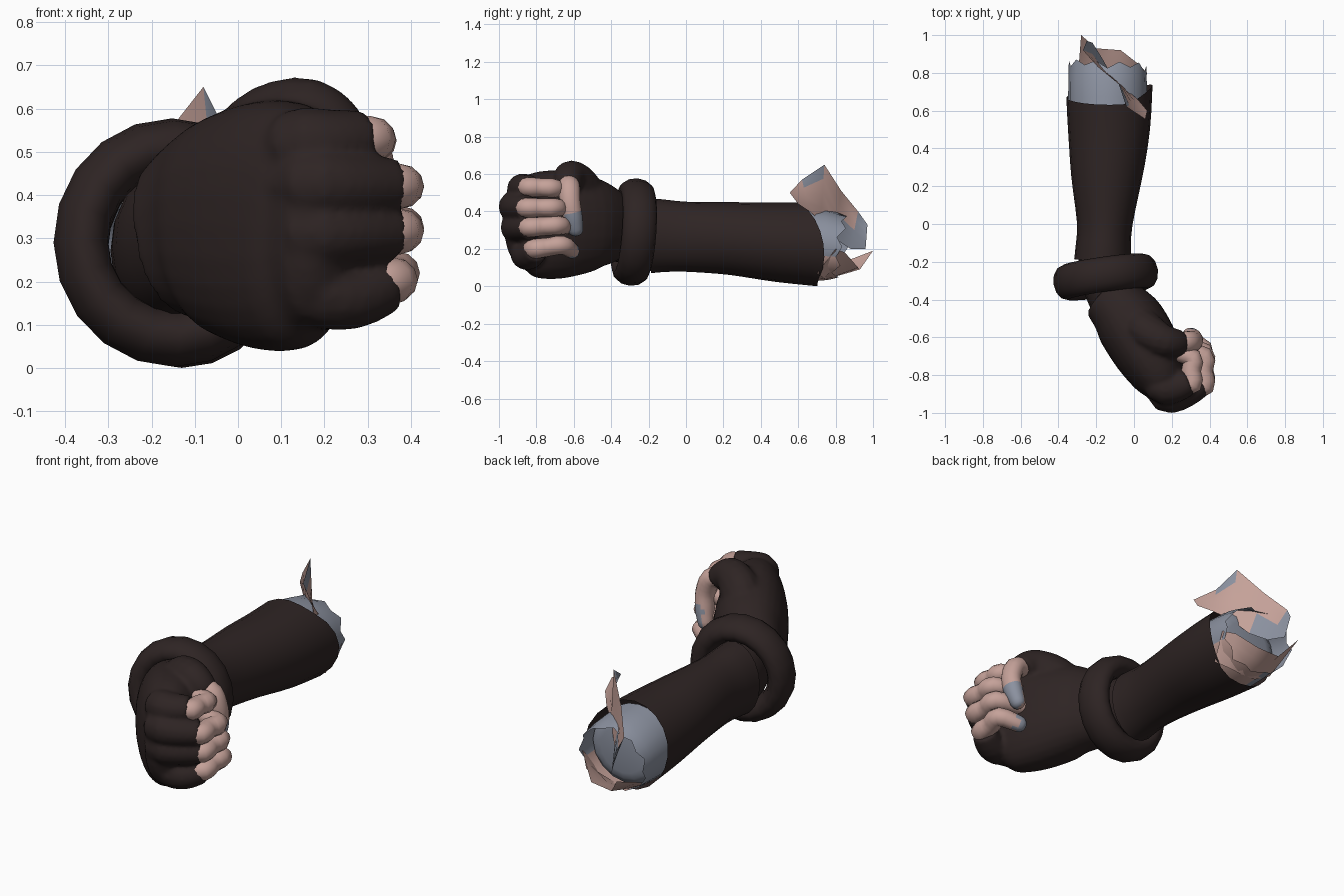
import bpy, bmesh, math
from mathutils import Vector, Euler

if "Cube" in bpy.data.objects:
    bpy.data.objects.remove(bpy.data.objects["Cube"])


def material(name, rgb):
    m = bpy.data.materials.new(name)
    m.diffuse_color = (*rgb, 1)
    m.use_nodes = True
    m.node_tree.nodes["Principled BSDF"].inputs["Base Color"].default_value = m.diffuse_color
    return m


LEATHER = material("dark brown leather", (0.027, 0.0175, 0.017))
SKIN = material("pink skin", (0.56, 0.36, 0.32))
GREY = material("blue grey", (0.26, 0.285, 0.35))


def finish(bm, name, mats, rule=None, angle=50):
    bmesh.ops.recalc_face_normals(bm, faces=bm.faces)
    if rule:
        for f in bm.faces:
            f.material_index = rule(f.calc_center_median())
    me = bpy.data.meshes.new(name)
    bm.to_mesh(me)
    bm.free()
    ob = bpy.data.objects.new(name, me)
    bpy.context.collection.objects.link(ob)
    for m in mats:
        me.materials.append(m)
    bpy.context.view_layer.objects.active = ob
    bpy.ops.object.select_all(action='DESELECT')
    ob.select_set(True)
    bpy.ops.object.shade_smooth_by_angle(angle=math.radians(angle))
    return ob


def smooth_path(rows, steps):
    """Catmull-Rom through rows of (x, y, z, half width, half height)."""
    out = []
    n = len(rows)
    for i in range(n - 1):
        p = [rows[max(i - 1, 0)], rows[i], rows[i + 1], rows[min(i + 2, n - 1)]]
        for s in range(steps):
            t = s / steps
            out.append([0.5 * (2 * b + (c - a) * t + (2 * a - 5 * b + 4 * c - d) * t * t
                               + (3 * b - a - 3 * c + d) * t ** 3) for a, b, c, d in zip(*p)])
    return out + [list(rows[-1])]


def sweep(name, rows, mats, sides=14, steps=3, up=(0, 0, 1), ends=(1, 1), power=1.0,
          rule=None, move=None):
    """Loft of ellipses along a smooth path; ends: 0 open, 1 rounded, 2 flat."""
    rows = smooth_path(rows, steps)
    for e in (0, 1):
        if ends[e] == 1:
            a, b = (rows[0], rows[1]) if e == 0 else (rows[-1], rows[-2])
            d = (Vector(a[:3]) - Vector(b[:3])).normalized() * min(a[3], a[4])
            extra = [[*(Vector(a[:3]) + d * k), a[3] * s, a[4] * s]
                     for k, s in ((0.45, 0.88), (0.75, 0.62), (0.9, 0.3))]
            rows = extra[::-1] + rows if e == 0 else rows + extra
    bm = bmesh.new()
    rings = []
    for i, r in enumerate(rows):
        t = (Vector(rows[min(i + 1, len(rows) - 1)][:3])
             - Vector(rows[max(i - 1, 0)][:3])).normalized()
        side = t.cross(Vector(up)).normalized()
        top = side.cross(t)
        ring = []
        for k in range(sides):
            a = 2 * math.pi * k / sides
            c, s = math.cos(a), math.sin(a)
            c = math.copysign(abs(c) ** power, c)
            s = math.copysign(abs(s) ** power, s)
            p = Vector(r[:3]) + side * r[3] * c + top * r[4] * s
            if move:
                p = move(p, k, i == len(rows) - 1)
            ring.append(bm.verts.new(p))
        rings.append(ring)
    for a, b in zip(rings, rings[1:]):
        for k in range(sides):
            j = (k + 1) % sides
            bm.faces.new((a[k], a[j], b[j], b[k]))
    if ends[0]:
        bm.faces.new(rings[0])
    if ends[1]:
        bm.faces.new(rings[-1])
    return finish(bm, name, mats, rule)


# sleeve over the forearm, with a slanted open end
def slant(p, k, last):
    w = max(0, (p.y - 0.3) / 0.38)
    p.y += w * (0.09 * (0.4 - p.z) / 0.4 + 0.6 * max(0, p.x + 0.02) - 0.03)
    return p


sweep("sleeve", [(-0.165, -0.19, 0.27, 0.152, 0.20), (-0.163, -0.13, 0.27, 0.147, 0.195),
                 (-0.155, 0.0, 0.265, 0.147, 0.187), (-0.145, 0.25, 0.255, 0.188, 0.195),
                 (-0.132, 0.48, 0.235, 0.217, 0.213), (-0.13, 0.66, 0.225, 0.228, 0.225)],
      [LEATHER], sides=20, ends=(0, 0), move=slant)

# covered wrist inside the ring
sweep("wrist", [(-0.16, -0.15, 0.27, 0.135, 0.18), (-0.15, -0.28, 0.29, 0.135, 0.175),
                (-0.10, -0.42, 0.31, 0.13, 0.17)], [LEATHER], sides=18, ends=(0, 0))

# wrist ring
bpy.ops.mesh.primitive_torus_add(major_segments=20, minor_segments=12, major_radius=0.222,
                                 minor_radius=0.066, location=(-0.15, -0.28, 0.29),
                                 rotation=Euler((math.radians(86), 0, math.radians(8))))
ring = bpy.context.object
ring.name = "wrist_ring"
ring.scale = (0.97, 1, 1.4)
ring.data.materials.append(LEATHER)
bpy.ops.object.shade_smooth_by_angle(angle=math.radians(60))

# glove: palm, finger sleeves and thumb base, fused together below
glove = [sweep("glove", [(-0.135, -0.385, 0.30, 0.148, 0.185), (-0.075, -0.45, 0.32, 0.165, 0.225),
                         (-0.015, -0.53, 0.33, 0.187, 0.26),
                         (0.073, -0.68, 0.33, 0.18, 0.29), (0.14, -0.81, 0.325, 0.145, 0.28),
                         (0.17, -0.875, 0.32, 0.105, 0.23)],
               [LEATHER], sides=28, ends=(2, 1), power=0.88)]

# four curled fingers: knuckle, middle joint, end joint, tip
fingers = {
    "index": ((0.14, -0.865, 0.515), (0.295, -0.845, 0.53), (0.31, -0.71, 0.525), (0.21, -0.68, 0.52)),
    "middle": ((0.165, -0.915, 0.425), (0.36, -0.855, 0.42), (0.37, -0.70, 0.42), (0.23, -0.66, 0.42)),
    "ring": ((0.165, -0.905, 0.315), (0.36, -0.84, 0.315), (0.37, -0.68, 0.325), (0.23, -0.64, 0.32)),
    "little": ((0.18, -0.85, 0.18), (0.345, -0.81, 0.20), (0.365, -0.66, 0.22), (0.27, -0.61, 0.19)),
}
for name, (a, b, c, d) in fingers.items():
    va, vb, vc = Vector(a), Vector(b), Vector(c)
    little = name == "little"
    mid = va.lerp(vb, 0.5) + Vector((0, -0.01, -0.025 if little else 0))
    glove.append(sweep(name + "_glove", [
        (va.x - 0.05, va.y + 0.11, va.z * 0.8 + 0.065, 0.07, 0.065), (*va, 0.084, 0.085),
        (*mid, 0.083, 0.077), (*(vb + Vector((0, 0.01, -0.006 if little else 0))), 0.068, 0.066)],
        [LEATHER], sides=14, ends=(1, 2)))
    sweep(name + "_finger", [
        (*va.lerp(vb, 0.7), 0.05, 0.05), (*(vb + Vector((0.012, 0, 0))), 0.056, 0.053),
        (*vb.lerp(vc, 0.5), 0.052, 0.05), (*c, 0.051, 0.05), (*d, 0.042, 0.044)],
        [SKIN, GREY], sides=12, rule=lambda p, n=little: int(n and p.x < 0.30 and p.y > -0.62))

glove.append(sweep("thumb_base", [
    (-0.02, -0.47, 0.43, 0.09, 0.09), (0.06, -0.56, 0.535, 0.11, 0.10),
    (0.145, -0.615, 0.582, 0.093, 0.09), (0.205, -0.63, 0.565, 0.08, 0.08),
    (0.24, -0.627, 0.53, 0.07, 0.072)], [LEATHER], up=(0, 1, 0), ends=(1, 2)))

bpy.ops.object.select_all(action='DESELECT')
for ob in glove:
    ob.select_set(True)
bpy.context.view_layer.objects.active = glove[0]
bpy.ops.object.join()
glove[0].modifiers.clear()
fuse = glove[0].modifiers.new("fuse", 'REMESH')
fuse.mode = 'VOXEL'
fuse.voxel_size = 0.012
fuse.use_smooth_shade = True
soften = glove[0].modifiers.new("soften", 'SMOOTH')
soften.factor = 0.5
soften.iterations = 6

# bare thumb tip bent down, with a nail
sweep("thumb_tip", [(0.23, -0.63, 0.55, 0.05, 0.053), (0.285, -0.625, 0.53, 0.053, 0.058),
                    (0.315, -0.62, 0.45, 0.05, 0.056), (0.31, -0.605, 0.37, 0.048, 0.053),
                    (0.295, -0.59, 0.305, 0.04, 0.042)],
      [SKIN, GREY], up=(0, 1, 0),
      rule=lambda p: int(p.z < 0.395 and p.x > 0.29 and p.y > -0.64))

# torn stump showing beyond the sleeve
sweep("stump", [(-0.14, 0.60, 0.225, 0.20, 0.192), (-0.14, 0.72, 0.225, 0.20, 0.185),
                (-0.14, 0.75, 0.225, 0.13, 0.12)],
      [GREY], sides=16, steps=2, ends=(0, 2))


# ragged lip around the stump
def ragged(p, k, last):
    if last:
        p.y += (0.015, -0.02, 0.02, -0.01)[k % 4] + 0.2 * max(0, -0.2 - p.x)
    return p


sweep("torn_lip", [(-0.14, 0.60, 0.225, 0.208, 0.20), (-0.14, 0.74, 0.22, 0.208, 0.19),
                   (-0.14, 0.82, 0.21, 0.205, 0.172)], [GREY, SKIN], sides=20, steps=2,
      ends=(0, 0), move=ragged,
      rule=lambda p: int(p.z < 0.13 and p.x > -0.2 or p.x > 0.0 and p.z < 0.16))


def flap(name, columns, rows, rule):
    """Thin torn sheet: columns of (top point, bottom point)."""
    bm = bmesh.new()
    grid = [[bm.verts.new(Vector(a).lerp(Vector(b), r / rows)) for r in range(rows + 1)]
            for a, b in columns]
    for p, q in zip(grid, grid[1:]):
        for r in range(rows):
            bm.faces.new((p[r], p[r + 1], q[r + 1], q[r]))
    return finish(bm, name, [SKIN, GREY], rule)


# upright torn flap and the lower scrap
flap("upright_flap", [((0.06, 0.555, 0.50), (0.07, 0.60, 0.44)), ((-0.04, 0.62, 0.57), (0.02, 0.66, 0.40)),
                      ((-0.08, 0.74, 0.65), (-0.05, 0.72, 0.35)), ((-0.19, 0.83, 0.51), (-0.12, 0.79, 0.26)),
                      ((-0.27, 0.92, 0.40), (-0.17, 0.88, 0.20)), ((-0.25, 0.97, 0.33), (-0.22, 0.96, 0.20))],
     4, lambda p: int(p.z > 0.56 or p.y > 0.84 and p.z < 0.36))
flap("lower_flap", [((0.07, 0.80, 0.20), (0.04, 0.70, 0.07)), ((0.02, 0.85, 0.18), (-0.02, 0.74, 0.04)),
                    ((-0.07, 0.92, 0.10), (-0.10, 0.74, 0.032)), ((-0.20, 0.93, 0.09), (-0.20, 0.74, 0.035)),
                    ((-0.28, 1.00, 0.19), (-0.30, 0.74, 0.09))],
     3, lambda p: int(p.z > 0.15 and p.x < -0.2))
